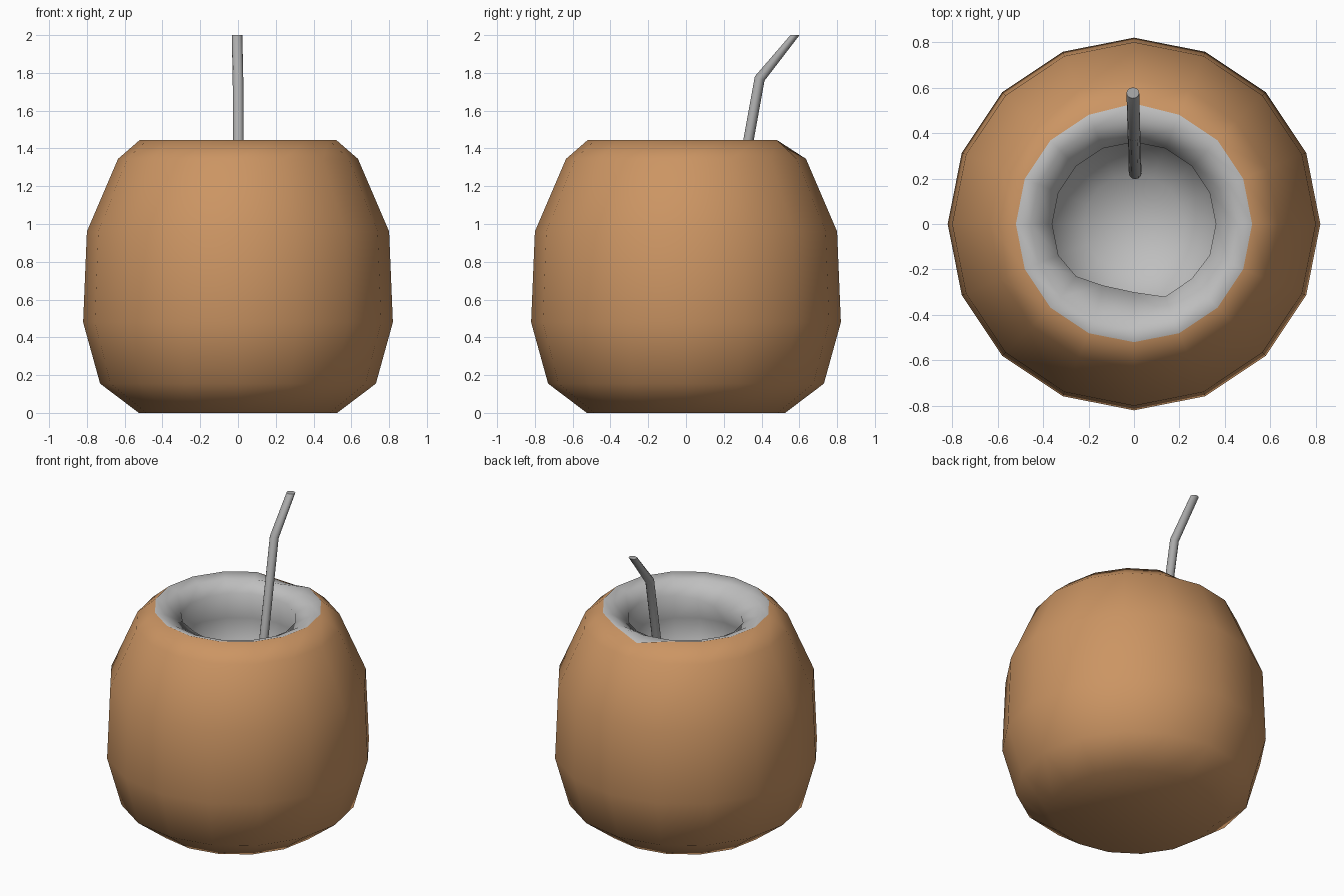
import bpy, bmesh, math
from mathutils import Vector

if "Cube" in bpy.data.objects:
    bpy.data.objects.remove(bpy.data.objects["Cube"])

N = 16


def material(name, rgb):
    m = bpy.data.materials.new(name)
    m.diffuse_color = (*rgb, 1)
    m.use_nodes = True
    m.node_tree.nodes["Principled BSDF"].inputs["Base Color"].default_value = m.diffuse_color
    return m


brown = material("husk_brown", (0.60, 0.30, 0.125))
white = material("flesh_white", (0.52, 0.52, 0.52))
grey = material("straw_grey", (0.42, 0.42, 0.42))


def add_object(name, bm, mats):
    bmesh.ops.recalc_face_normals(bm, faces=bm.faces[:])
    for f in bm.faces:
        f.smooth = True
    me = bpy.data.meshes.new(name)
    bm.to_mesh(me)
    bm.free()
    for m in mats:
        me.materials.append(m)
    ob = bpy.data.objects.new(name, me)
    bpy.context.collection.objects.link(ob)
    return ob


def bridge(bm, a, b, mat=0):
    n = len(a)
    for i in range(n):
        f = bm.faces.new((a[i], a[(i + 1) % n], b[(i + 1) % n], b[i]))
        f.material_index = mat


# Coconut: outer husk profile, cut rim, then hollow inside
outer = [(0.525, 0), (0.73, 0.155), (0.82, 0.48), (0.80, 0.96), (0.635, 1.345), (0.52, 1.445)]
inner = [(0.455, 1.425), (0.36, 1.37), (0.41, 1.18), (0.37, 0.98), (0.22, 0.84)]
bm = bmesh.new()
rings = []
for r, z in outer + inner:
    rings.append([bm.verts.new((r * math.cos(math.tau * i / N), r * math.sin(math.tau * i / N), z))
                  for i in range(N)])
# Uneven hand-cut edges: low notch at the back rim, ragged front lip
rings[5][4].co.z = 1.40
rings[5][4].co.y = 0.53
lip = rings[7]
for i, (y, z) in {10: (-0.23, 1.36), 11: (-0.27, 1.34), 12: (-0.30, 1.33),
                  13: (-0.32, 1.34), 14: (-0.24, 1.36)}.items():
    lip[i].co.y, lip[i].co.z = y, z
for k in range(len(rings) - 1):
    bridge(bm, rings[k], rings[k + 1], 0 if k < len(outer) - 1 else 1)
bm.faces.new(rings[0][::-1])
floor = bm.verts.new((0, 0, 0.79))
for i in range(N):
    bm.faces.new((rings[-1][i], rings[-1][(i + 1) % N], floor)).material_index = 1
add_object("coconut", bm, [brown, white])

# Bent drinking straw, top cut level
bm = bmesh.new()
path = [(0.005, 0.225, 0.86), (0, 0.39, 1.77), (-0.005, 0.577, 2.0)]
sections = []
for (x, y, z), tilt, flat in zip(path, (0.18, 0.43, 0.5), (0.028, 0.028, 0.024)):
    u = Vector((0, math.cos(tilt), -math.sin(tilt)))
    if z == 2.0:
        u = Vector((0, 1, 0))
    sections.append([bm.verts.new(Vector((x, y, z)) + Vector((0.028 * math.cos(math.tau * i / 12), 0, 0))
                                  + u * flat * math.sin(math.tau * i / 12)) for i in range(12)])
bridge(bm, sections[0], sections[1])
bridge(bm, sections[1], sections[2])
bm.faces.new(sections[0])
bm.faces.new(sections[2])
straw = add_object("straw", bm, [grey])
bpy.context.view_layer.objects.active = straw
straw.select_set(True)
bpy.ops.object.shade_smooth_by_angle(angle=math.radians(50))
